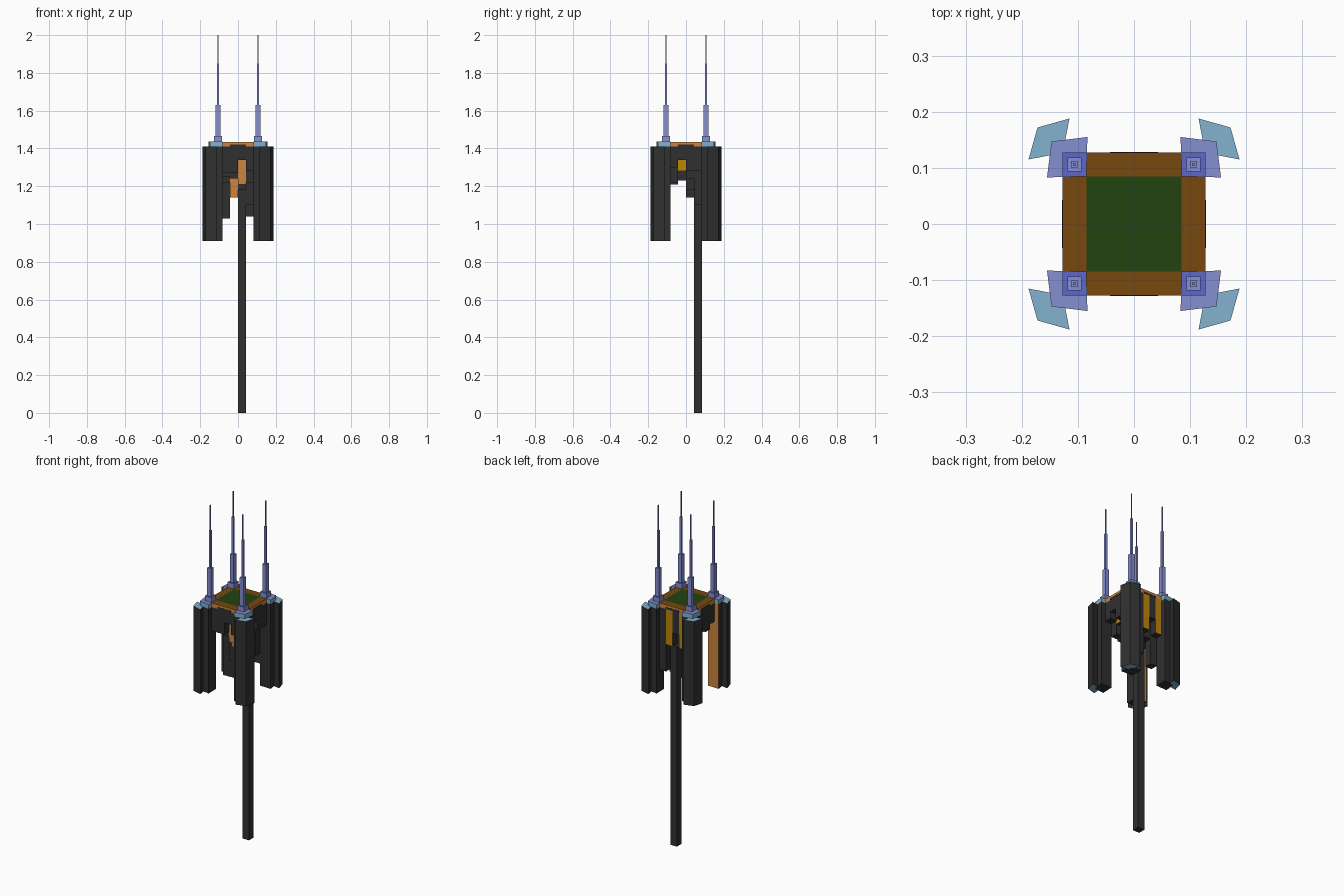
import bpy, bmesh

cube = bpy.data.objects.get("Cube")
if cube:
    bpy.data.objects.remove(cube, do_unlink=True)


def material(name, rgb):
    lin = [((c / 255 + 0.055) / 1.055) ** 2.4 for c in rgb] + [1]
    m = bpy.data.materials.new(name)
    m.use_nodes = True
    m.diffuse_color = lin
    m.node_tree.nodes["Principled BSDF"].inputs["Base Color"].default_value = lin
    return m


DARK = material("dark stone", (48, 48, 48))
ORANGE = material("orange clay", (205, 133, 63))
GOLD = material("gold clay", (190, 134, 11))
BROWN = material("brown earth", (120, 72, 16))
GREEN = material("dark grass", (34, 66, 16))
SKY = material("sky blue", (130, 178, 206))
LILAC = material("lilac", (134, 142, 208))
BLUE = material("royal blue", (92, 104, 200))

# Face directions used by the colour rules
DIRS = {"+x": (1, 0, 0), "-x": (-1, 0, 0), "+y": (0, 1, 0),
        "-y": (0, -1, 0), "top": (0, 0, 1), "bottom": (0, 0, -1)}


def prism(name, outline, z0, z1, mat, **faces):
    """Extrude an outline; paint faces pointing a given way in another material."""
    bm = bmesh.new()
    low = [bm.verts.new((x, y, z0)) for x, y in outline]
    high = [bm.verts.new((x, y, z1)) for x, y in outline]
    bm.faces.new(low)
    bm.faces.new(high)
    n = len(outline)
    for k in range(n):
        j = (k + 1) % n
        bm.faces.new((low[k], low[j], high[j], high[k]))
    bmesh.ops.recalc_face_normals(bm, faces=bm.faces)
    mesh = bpy.data.meshes.new(name)
    mesh.materials.append(mat)
    for way, other in faces.get("paint", {}).items():
        mesh.materials.append(other)
        for f in bm.faces:
            if sum(a * b for a, b in zip(f.normal, DIRS[way])) > 0.9:
                f.material_index = len(mesh.materials) - 1
    bm.to_mesh(mesh)
    bm.free()
    ob = bpy.data.objects.new(name, mesh)
    bpy.context.collection.objects.link(ob)
    return ob


def rect(x0, x1, y0, y1):
    return [(x0, y0), (x1, y0), (x1, y1), (x0, y1)]


CELL = 0.0425
EDGE = 3 * CELL
INNER = 2 * CELL
BASE, DECK = 1.41, 1.435

# Deck: green lawn with a brown rim
prism("lawn", rect(-INNER, INNER, -INNER, INNER), BASE, DECK, GREEN)
for s, side in ((-1, "front"), (1, "back")):
    a, b = sorted((s * INNER, s * EDGE))
    prism(side + "_rim", rect(-EDGE, EDGE, a, b), BASE, DECK, ORANGE,
          paint={"top": BROWN})
    prism(("right" if s < 0 else "left") + "_rim", rect(a, b, -INNER, INNER),
          BASE, DECK, ORANGE, paint={"top": BROWN})
    # Dark lower edge in the middle of each rim
    a, b = sorted((s * EDGE, s * (EDGE + 0.001)))
    prism(side + "_rim_band", rect(-CELL, CELL, a, b), BASE, 1.422, DARK)
    prism(("right" if s < 0 else "left") + "_rim_band",
          rect(a, b, -CELL, CELL), BASE, 1.422, DARK)

# Hanging columns: lower end of each cell, rows from front to back
ENDS = [
    [None, 1.27, 1.27, 1.34, 1.28, None],
    [1.30, 1.25, 1.24, 1.21, 1.22, 1.30],
    [1.27, 1.25, 1.24, 1.23, 1.28, 1.34],
    [1.28, 1.22, 1.14, 1.18, 1.24, 1.28],
    [1.26, 1.03, 1.18, 0.00, 1.10, 1.28],
    [None, 1.20, 1.28, 1.20, 1.04, None],
]
PAINT = {(2, 3): {"-y": ORANGE}, (3, 1): {"-y": ORANGE}, (4, 2): {"+x": GOLD},
         (4, 5): {"+x": ORANGE}, (3, 5): {"+y": GOLD}, (1, 5): {"+y": GOLD}}
for j, row in enumerate(ENDS):
    for i, end in enumerate(row):
        if end is None:
            continue
        x, y = i * CELL - EDGE, j * CELL - EDGE
        prism(f"hanging_column_{i}_{j}", rect(x, x + CELL, y, y + CELL),
              end, BASE, DARK, paint=PAINT.get((i, j), {}))

# Corner towers: two splayed pillars, caps and a stepped mast
NEAR = [(0.085, 0.085), (0.083, 0.155), (0.147, 0.147), (0.155, 0.083)]
FAR = [(0.127, 0.127), (0.115, 0.188), (0.172, 0.172), (0.188, 0.115)]
STEPS = [(0.0212, 1.435, 1.465, BLUE), (0.0125, 1.465, 1.63, LILAC),
         (0.006, 1.63, 1.85, LILAC), (0.0025, 1.85, 2.0, LILAC)]
MID = 2.5 * CELL
for sx, sname in ((-1, "right"), (1, "left")):
    for sy, fname in ((-1, "front"), (1, "back")):
        tag = f"{fname}_{sname}"
        near = [(sx * x, sy * y) for x, y in NEAR]
        far = [(sx * x, sy * y) for x, y in FAR]
        inner = {"+y": ORANGE} if (sx, sy) == (-1, -1) else {}
        prism(tag + "_inner_pillar", near, 0.91, BASE, DARK, paint=inner)
        prism(tag + "_outer_pillar", far, 0.91, BASE, DARK,
              paint={"top": SKY, "bottom": SKY})
        prism(tag + "_cap", near, BASE, DECK + 0.001, SKY, paint={"top": LILAC})
        for k, (r, z0, z1, mat) in enumerate(STEPS):
            cx, cy = sx * MID, sy * MID
            ob = prism(f"{tag}_mast_{k}", rect(cx - r, cx + r, cy - r, cy + r),
                       z0, z1, LILAC, paint={"top": mat})
